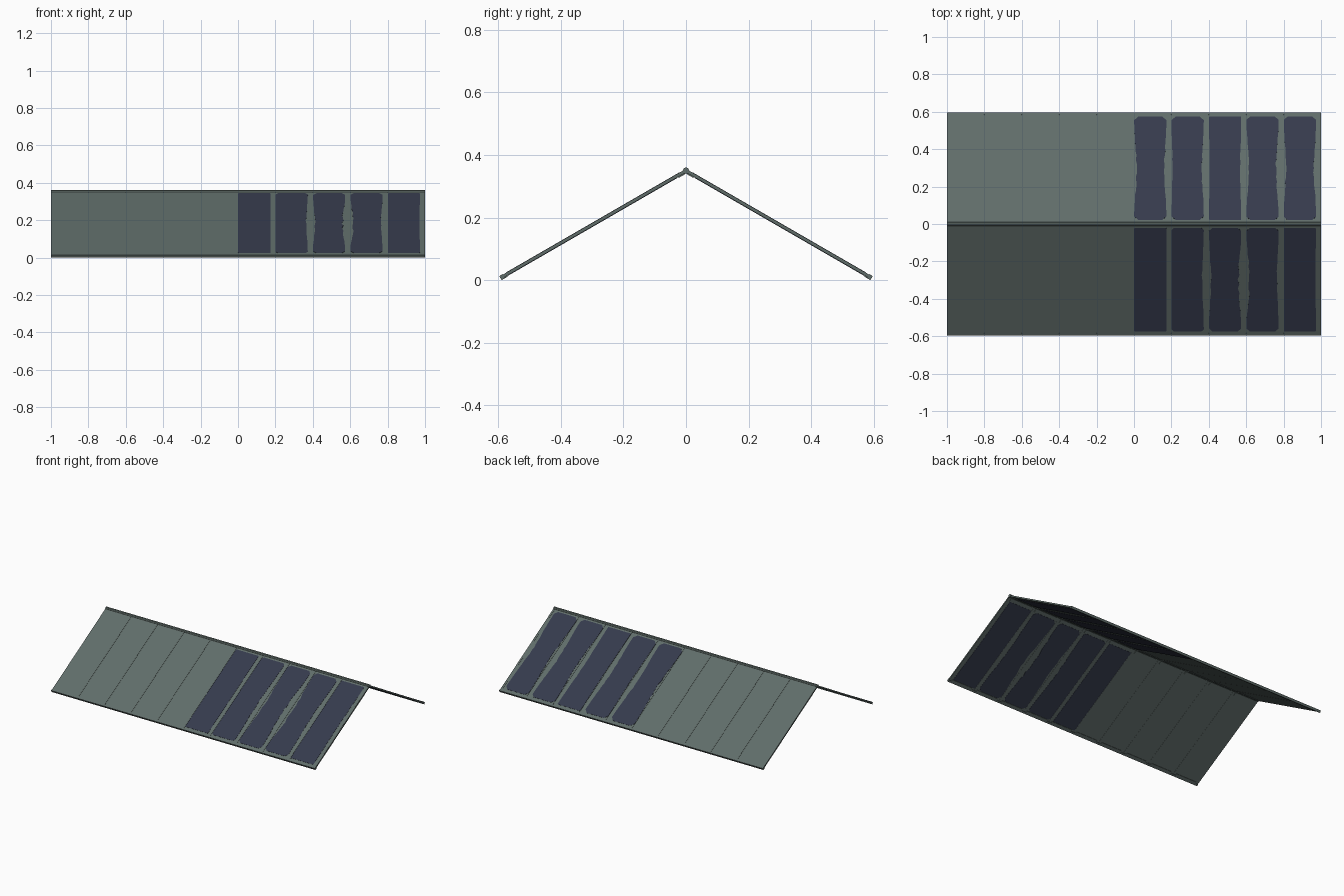
import bpy, bmesh, math, random

if "Cube" in bpy.data.objects:
    bpy.data.objects.remove(bpy.data.objects["Cube"])

random.seed(4)
C, S = math.cos(math.radians(30)), math.sin(math.radians(30))
RIDGE_Z, LENGTH = 0.35, 0.685


def material(name, rgb):
    m = bpy.data.materials.new(name)
    m.diffuse_color = (*rgb, 1)
    m.use_nodes = True
    m.node_tree.nodes["Principled BSDF"].inputs["Base Color"].default_value = m.diffuse_color
    return m


GREY = material("grey_green_metal", (0.118, 0.153, 0.143))
BLUE = material("dark_blue_glass", (0.036, 0.043, 0.073))


def slope_point(side, x, s, n):
    """x along the ridge, s down the slope, n off the surface."""
    return (x, side * (s * C + n * S), RIDGE_Z - s * S + n * C)


def prism(name, side, outline, n0, n1, mat):
    """Extrude an (x, s) outline across the slope normal."""
    bm = bmesh.new()
    low = [bm.verts.new(slope_point(side, x, s, n0)) for x, s in outline]
    top = [bm.verts.new(slope_point(side, x, s, n1)) for x, s in outline]
    bm.faces.new(low)
    bm.faces.new(top)
    k = len(outline)
    for i in range(k):
        j = (i + 1) % k
        bm.faces.new((low[i], low[j], top[j], top[i]))
    bmesh.ops.recalc_face_normals(bm, faces=bm.faces)
    me = bpy.data.meshes.new(name)
    bm.to_mesh(me)
    bm.free()
    me.materials.append(mat)
    ob = bpy.data.objects.new(name, me)
    bpy.context.collection.objects.link(ob)
    return ob


def slab(name, side, x0, x1, s0, s1, n0, n1, mat=GREY):
    return prism(name, side, [(x0, s0), (x1, s0), (x1, s1), (x0, s1)], n0, n1, mat)


def glass_outline(x0, x1, s0, s1, wear_left, wear_right, chamfer):
    """Long pane with chipped corners and worn, uneven long edges."""
    steps = 22

    def edge(amount):
        pts = []
        for i in range(steps + 1):
            t = i / steps
            d = 0.0
            if 0 < i < steps:
                d = amount * (0.5 - 0.5 * math.cos(2 * math.pi * t)) * random.uniform(0.5, 1)
            pts.append((d, s0 + chamfer + (s1 - s0 - 2 * chamfer) * t))
        return pts
    right = [(x1 - d, s) for d, s in edge(wear_right)]
    left = [(x0 + d, s) for d, s in edge(wear_left)]
    return ([(x0 + chamfer, s0), (x1 - chamfer, s0)] + right +
            [(x1 - chamfer, s1), (x0 + chamfer, s1)] + left[::-1])


# edge wear (left, right, chamfer) of the five panes on each slope
WEAR = {-1: [(0, 0, 0.002), (0, 0.012, 0.012), (0.015, 0.02, 0.018),
             (0.022, 0.012, 0.018), (0, 0.004, 0.003)],
        1: [(0.018, 0.014, 0.022), (0.006, 0.014, 0.022), (0.004, 0.008, 0.003),
            (0.018, 0.02, 0.02), (0.014, 0.016, 0.02)]}

for side, word in ((-1, "front"), (1, "back")):
    # backing sheet, eave rail and gable trim
    slab(word + "_backing", side, -0.998, 0.996, 0, LENGTH - 0.003, -0.004, 0.003)
    slab(word + "_eave_rail", side, -1, 1, 0.672, LENGTH, -0.0085, 0.0065)
    slab(word + "_gable_trim", side, 0.986, 0.997, 0.0, LENGTH - 0.002, -0.005, 0.005)
    for i in range(10):
        x = -1 + 0.2 * i
        # roof panels with narrow seams, and hinges at ridge and eave
        slab(f"{word}_panel_{i}", side, x + 0.001, x + 0.199, 0.004, LENGTH - 0.006, -0.005, 0.0045)
        for tag, s0, s1 in (("ridge", 0.008, 0.032), ("eave", 0.662, 0.676)):
            slab(f"{word}_{tag}_hinge_{i}", side, x + 0.02, x + 0.18, s0, s1, -0.0085, -0.003)
    # solar panes on the right half, seen on both faces of the sheet
    for i, (a, b, ch) in enumerate(WEAR[side]):
        x = 0.2 * i + 0.001
        outline = glass_outline(x, x + 0.172, 0.022, 0.66, a, b, ch)
        prism(f"{word}_pane_{i}", side, outline, 0.004, 0.0058, BLUE)
        outline = glass_outline(x, x + 0.172, 0.034, 0.66, a, b, ch)
        prism(f"{word}_under_pane_{i}", side, outline, -0.0065, -0.0045, BLUE)

# ridge rod
bpy.ops.mesh.primitive_cylinder_add(vertices=8, radius=0.0105, depth=2,
                                    location=(0, 0, RIDGE_Z), rotation=(0, math.pi / 2, 0))
rod = bpy.context.object
rod.name = "ridge_rod"
rod.data.materials.append(GREY)
